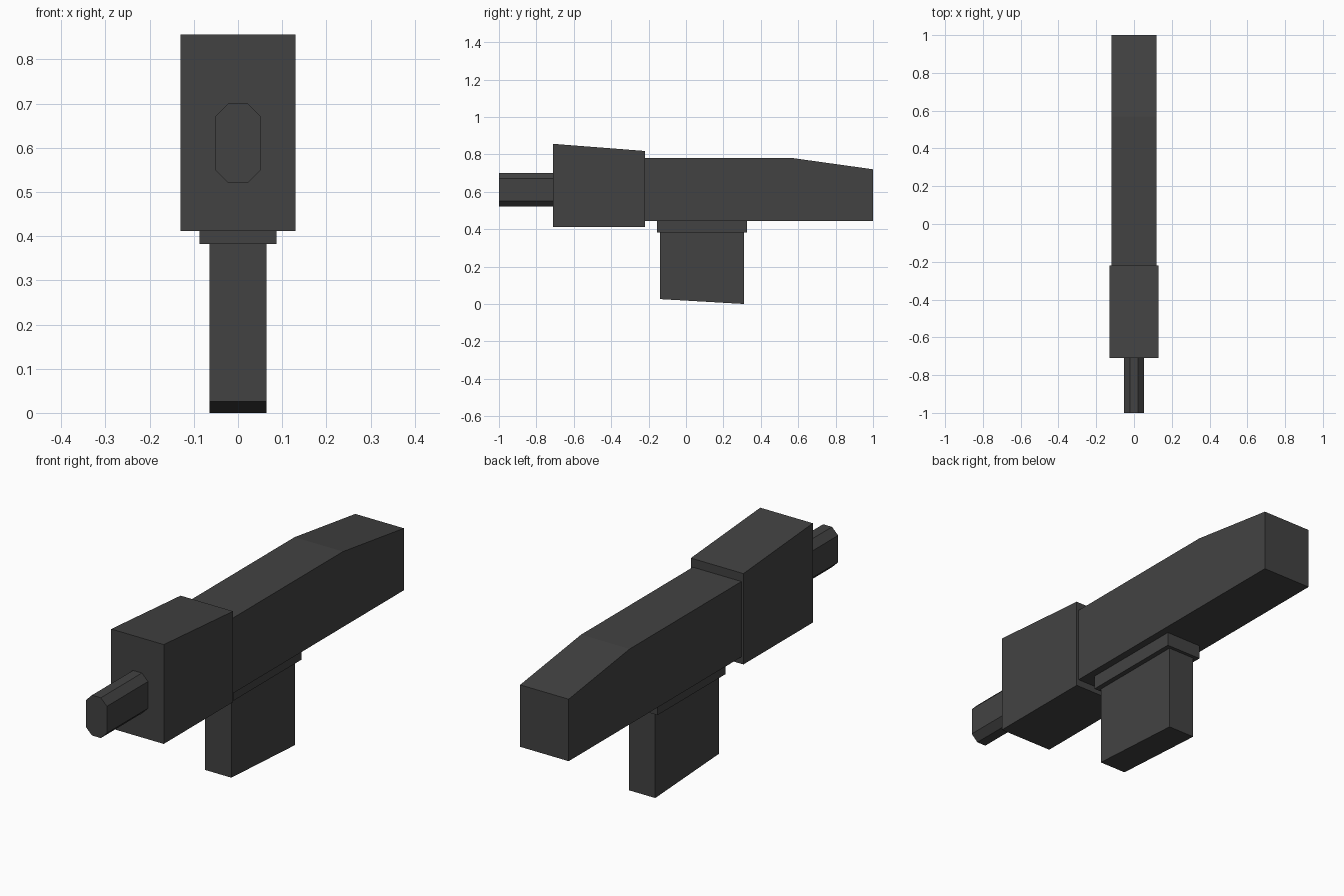
import bpy
import bmesh
from mathutils import Vector

cube = bpy.data.objects.get("Cube")
if cube:
    bpy.data.objects.remove(cube, do_unlink=True)

# Single dark grey finish
grey = bpy.data.materials.new("dark_grey")
grey.use_nodes = True
colour = (0.055, 0.055, 0.055, 1)
grey.diffuse_color = colour
grey.node_tree.nodes["Principled BSDF"].inputs["Base Color"].default_value = colour


def extrude_profile(name, points, to_start, depth):
    """Fill a closed profile and extrude it along the depth vector."""
    bm = bmesh.new()
    face = bm.faces.new([bm.verts.new(to_start(a, b)) for a, b in points])
    new = bmesh.ops.extrude_face_region(bm, geom=[face])["geom"]
    moved = [v for v in new if isinstance(v, bmesh.types.BMVert)]
    bmesh.ops.translate(bm, verts=moved, vec=Vector(depth))
    bmesh.ops.recalc_face_normals(bm, faces=bm.faces)
    mesh = bpy.data.meshes.new(name)
    bm.to_mesh(mesh)
    bm.free()
    mesh.materials.append(grey)
    obj = bpy.data.objects.new(name, mesh)
    bpy.context.collection.objects.link(obj)
    return obj


def side_slab(name, half_width, points):
    """Side profile (y, z) extruded symmetrically across x."""
    return extrude_profile(name, points, lambda y, z: (-half_width, y, z),
                           (2 * half_width, 0, 0))


# Long rear body with a sloping tail
side_slab("rear_body", 0.12,
          [(-0.22, 0.443), (1, 0.443), (1, 0.72), (0.57, 0.78), (-0.22, 0.78)])

# Taller front housing with a slanted top
side_slab("front_housing", 0.13,
          [(-0.71, 0.412), (-0.22, 0.412), (-0.22, 0.818), (-0.71, 0.856)])

# Collar and grip below the body
side_slab("grip_collar", 0.087,
          [(-0.155, 0.382), (0.325, 0.382), (0.325, 0.443), (-0.155, 0.443)])
side_slab("grip", 0.065,
          [(-0.14, 0.026), (0.31, 0), (0.31, 0.382), (-0.14, 0.382)])

# Tall eight-sided barrel
half = [(0.022, 0.52), (0.052, 0.55), (0.052, 0.67), (0.022, 0.70)]
octagon = half + [(-x, z) for x, z in reversed(half)]
extrude_profile("barrel", octagon, lambda x, z: (x, -1, z), (0, 0.29, 0))
